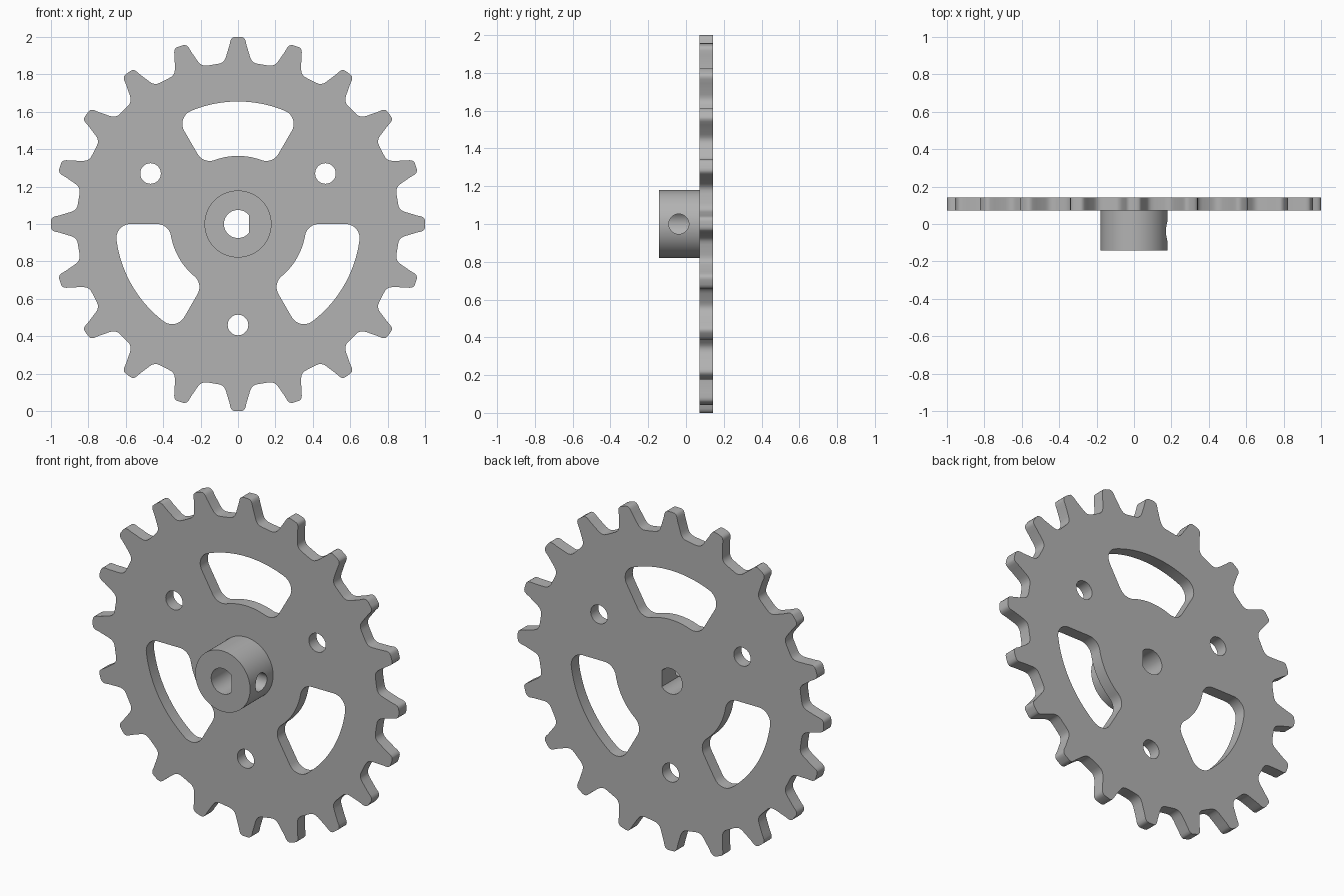
import bpy
import math
from math import sin, cos, pi, radians, asin, acos
from mathutils import Matrix

CENTRE_Z = 1.0
BACK, FACE, HUB_FRONT = 0.143, 0.072, -0.143
TEETH = 20

if "Cube" in bpy.data.objects:
    bpy.data.objects.remove(bpy.data.objects["Cube"], do_unlink=True)

steel = bpy.data.materials.new("plain_grey")
steel.use_nodes = True
GREY = (0.45, 0.45, 0.45, 1)
steel.diffuse_color = GREY
steel.node_tree.nodes["Principled BSDF"].inputs["Base Color"].default_value = GREY


def arc(cx, cz, r, a0, a1, n):
    """Points on an arc, angles in radians."""
    return [(cx + r * cos(a0 + (a1 - a0) * i / n),
             cz + r * sin(a0 + (a1 - a0) * i / n)) for i in range(n + 1)]


def circle(cx, cz, r, n):
    return arc(cx, cz, r, 0, 2 * pi, n)[:-1]


def turn(points, a):
    return [(x * cos(a) - z * sin(a), x * sin(a) + z * cos(a)) for x, z in points]


def prism(name, points, y0, y1):
    """Solid with an upright outline, running from y0 back to y1."""
    n = len(points)
    verts = [(x, y, z + CENTRE_Z) for y in (y0, y1) for x, z in points]
    faces = [tuple(range(n)), tuple(reversed(range(n, 2 * n)))]
    faces += [(i, i + n, (i + 1) % n + n, (i + 1) % n) for i in range(n)]
    mesh = bpy.data.meshes.new(name)
    mesh.from_pydata(verts, [], faces)
    mesh.materials.append(steel)
    obj = bpy.data.objects.new(name, mesh)
    bpy.context.collection.objects.link(obj)
    return obj


def activate(obj):
    bpy.ops.object.select_all(action='DESELECT')
    obj.select_set(True)
    bpy.context.view_layer.objects.active = obj


def cut(target, cutters):
    """Subtract each cutter, then throw it away."""
    activate(target)
    for cutter in cutters:
        cutter.hide_render = True
        mod = target.modifiers.new("cut", 'BOOLEAN')
        mod.operation, mod.solver, mod.object = 'DIFFERENCE', 'EXACT', cutter
        bpy.ops.object.modifier_apply(modifier=mod.name)
        bpy.data.objects.remove(cutter, do_unlink=True)


def window_outline(r_in, r_out, fillet, half):
    """Ring sector about the upright axis with rounded corners."""
    ro, ri = r_out - fillet, r_in + fillet
    ao, ai = half - asin(fillet / ro), half - asin(fillet / ri)
    up = pi / 2
    pts = arc(0, 0, r_out, up - ao, up + ao, 28)
    pts += arc(ro * cos(up + ao), ro * sin(up + ao), fillet, up + ao, pi + half, 10)
    pts += arc(ri * cos(up + ai), ri * sin(up + ai), fillet, pi + half, 1.5 * pi + ai, 10)
    pts += arc(0, 0, r_in, up + ai, up - ai, 20)[1:]
    pts += arc(ri * cos(up - ai), ri * sin(up - ai), fillet, 1.5 * pi - ai, 2 * pi - half, 10)[1:]
    pts += arc(ro * cos(up - ao), ro * sin(up - ao), fillet, -half, up - ao, 10)[:-1]
    return pts


# Toothed plate: one tooth flank, mirrored and repeated
flank = [(0.108, 0.856), (0.092, 0.860), (0.079, 0.868), (0.070, 0.880),
         (0.064, 0.895), (0.046, 0.955), (0.041, 0.978), (0.035, 0.991),
         (0.026, 0.998), (0.013, 1.0)]
tooth = flank + [(-x, z) for x, z in reversed(flank)]
outline = [p for i in range(TEETH) for p in turn(tooth, 2 * pi * i / TEETH)]
plate = prism("toothed_plate", outline, FACE, BACK)

# D-shaped shaft bore, flat on the +x side
bore_r, flat_x = 0.075, 0.058
flat_angle = acos(flat_x / bore_r)
bore = arc(0, 0, bore_r, flat_angle, 2 * pi - flat_angle, 48)

# Three windows, with a bolt hole in each spoke between them
window = window_outline(0.364, 0.655, 0.075, radians(30))
cutters = [prism("bore_cutter", bore, 0, 0.3)]
for i in range(3):
    a = 2 * pi * i / 3
    cutters.append(prism("window_cutter", turn(window, a), 0, 0.3))
    cutters.append(prism("bolt_cutter", turn(circle(0, -0.54, 0.055, 40), a), 0, 0.3))
cut(plate, cutters)

# Hub with the bore and a sideways set-screw hole
hub = prism("hub", circle(0, 0, 0.179, 96), HUB_FRONT, FACE)
screw = prism("screw_cutter", circle(0, -CENTRE_Z, 0.053, 48), 0.03, 0.3)
screw.matrix_world = (Matrix.Translation((0, -0.038, CENTRE_Z))
                      @ Matrix.Rotation(-pi / 2, 4, 'Z'))
cut(hub, [prism("bore_cutter", bore, -0.3, 0.3), screw])

for part in (plate, hub):
    activate(part)
    bpy.ops.object.shade_smooth_by_angle(angle=radians(30))
